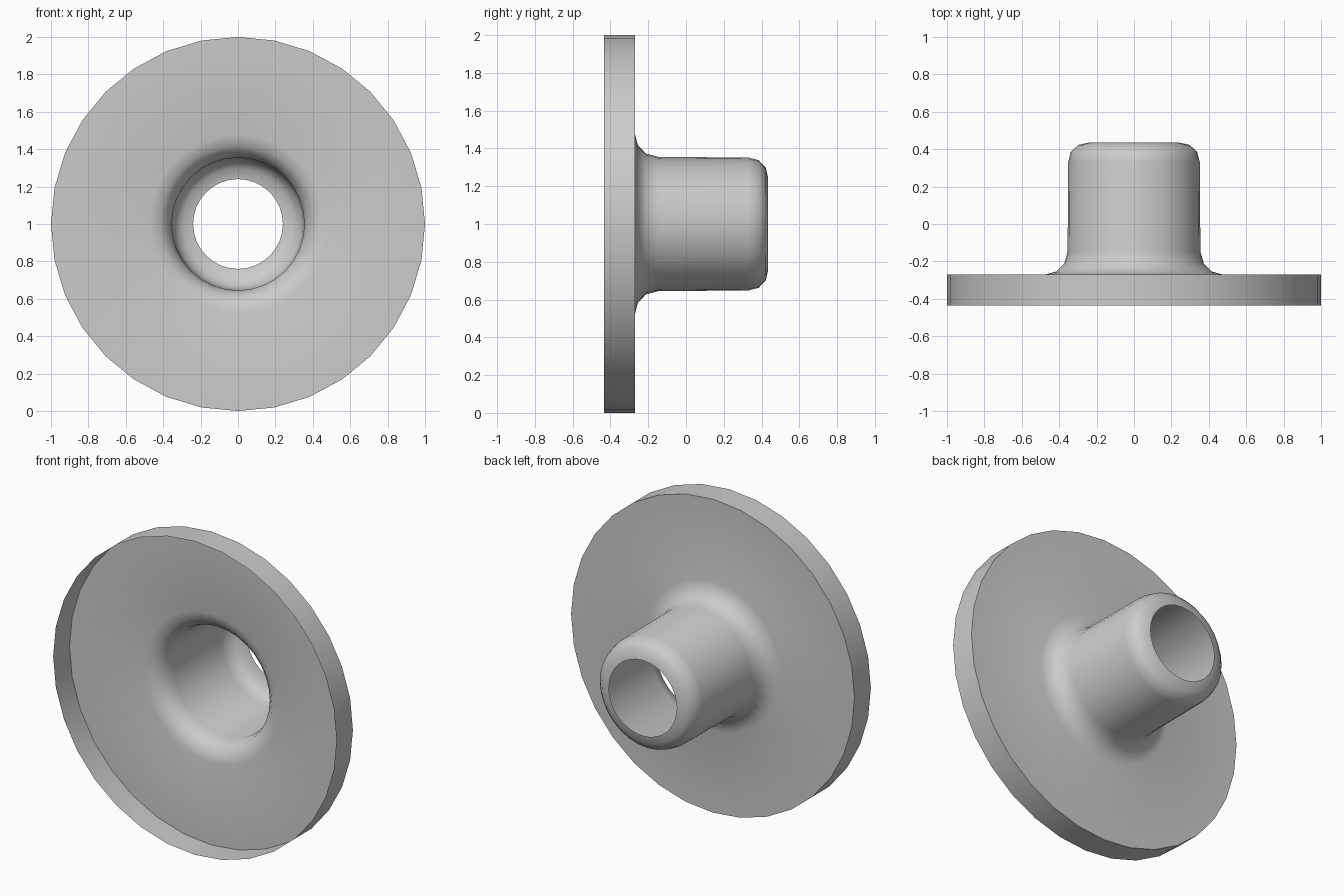
import bpy, bmesh, math
from mathutils import Matrix, Vector

if "Cube" in bpy.data.objects:
    bpy.data.objects.remove(bpy.data.objects["Cube"])

SEGMENTS = 32

# Thin-shell profile as (radius, y): open rim, flange, base fillet, tube, rounded open end
profile = [(1.0, -0.435), (1.0, -0.27),
           (0.475, -0.27), (0.418, -0.255), (0.373, -0.212), (0.355, -0.145),
           (0.352, 0.33), (0.338, 0.385), (0.298, 0.423), (0.24, 0.435)]

# Revolve the profile around the y axis through z = 1
bm = bmesh.new()
verts = [bm.verts.new((0, y, 1 + r)) for r, y in profile]
edges = [bm.edges.new(pair) for pair in zip(verts, verts[1:])]
bmesh.ops.spin(bm, geom=verts + edges, cent=(0, 0, 1), axis=(0, 1, 0),
               angle=math.tau, steps=SEGMENTS, use_merge=True)
bmesh.ops.remove_doubles(bm, verts=bm.verts, dist=1e-4)
bmesh.ops.recalc_face_normals(bm, faces=bm.faces)

# Make the flange face point outward, to the back
flange = next(f for f in bm.faces
              if all(abs(v.co.y + 0.27) < 1e-4 for v in f.verts))
if flange.normal.y < 0:
    bmesh.ops.reverse_faces(bm, faces=bm.faces)

mesh = bpy.data.meshes.new("flanged_bushing")
bm.to_mesh(mesh)
bm.free()
bushing = bpy.data.objects.new("flanged_bushing", mesh)
bpy.context.collection.objects.link(bushing)

# Smooth fillets and tube, crisp outer rim
bpy.context.view_layer.objects.active = bushing
bushing.select_set(True)
bpy.ops.object.shade_smooth_by_angle(angle=math.radians(40))
